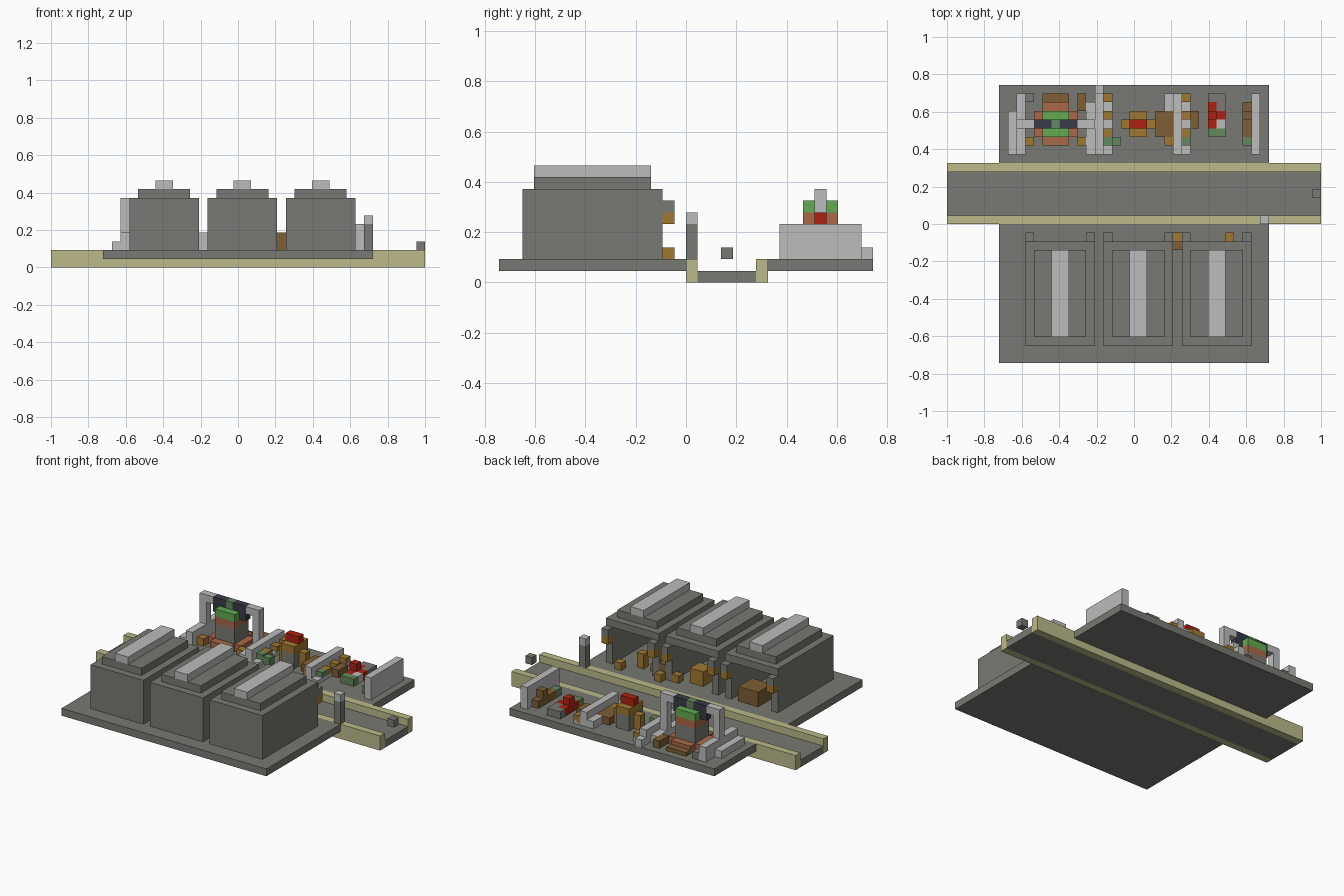
import bpy
from mathutils import Vector

cube = bpy.data.objects.get("Cube")
if cube:
    bpy.data.objects.remove(cube, do_unlink=True)

UNIT = 2 / 43                      # size of one building block
ORIGIN = Vector((-21.5, -16, 0))   # grid corner, in blocks


def material(name, hexa):
    """Flat colour from an sRGB hex string."""
    rgb = [int(hexa[i:i + 2], 16) / 255 for i in (0, 2, 4)]
    linear = [c / 12.92 if c < 0.04 else ((c + 0.055) / 1.055) ** 2.4 for c in rgb]
    mat = bpy.data.materials.new(name)
    mat.use_nodes = True
    mat.diffuse_color = (*linear, 1)
    mat.node_tree.nodes["Principled BSDF"].inputs["Base Color"].default_value = (*linear, 1)
    return mat


stone = material("stone grey", "797973")
light = material("light grey", "bcbcbc")
olive = material("olive", "bbba8a")
brown = material("brown", "7e5e35")
amber = material("amber", "a07832")
green = material("bright green", "63ab52")
sage = material("sage green", "64875f")
red = material("red", "ad2212")
salmon = material("salmon", "aa6849")
navy = material("navy", "383b48")


def box(name, mat, corner, size):
    """Box from its lowest corner and size, both in blocks."""
    lo = ORIGIN + Vector(corner)
    hi = lo + Vector(size)
    verts = [Vector((x, y, z)) * UNIT for x in (lo.x, hi.x)
             for y in (lo.y, hi.y) for z in (lo.z, hi.z)]
    faces = [(0, 1, 3, 2), (4, 6, 7, 5), (0, 4, 5, 1),
             (2, 3, 7, 6), (0, 2, 6, 4), (1, 5, 7, 3)]
    mesh = bpy.data.meshes.new(name)
    mesh.from_pydata(verts, [], faces)
    mesh.materials.append(mat)
    obj = bpy.data.objects.new(name, mesh)
    bpy.context.collection.objects.link(obj)
    return obj


def blocks(name, mat, *corners):
    """Several single blocks of one kind."""
    for corner in corners:
        box(name, mat, corner, (1, 1, 1))


# Sunken road, its kerbs and the two platforms
box("road", stone, (0, 17, 0), (43, 5, 1))
for y in (16, 22):
    box("kerb", olive, (0, y, 0), (43, 1, 2))
box("front_platform", stone, (6, 0, 1), (31, 16, 1))
box("back_platform", stone, (6, 23, 1), (31, 9, 1))
box("road_post", stone, (36, 16, 2), (1, 1, 3))
blocks("road_post_cap", light, (36, 16, 5))
blocks("road_end_block", stone, (42, 19, 2))

# Three sheds, open towards the road, with a lamp on each corner
for x in (9, 18, 27):
    box("shed_back_wall", stone, (x, 2, 2), (8, 1, 5))
    for side in (x, x + 7):
        box("shed_side_wall", stone, (side, 3, 2), (1, 11, 5))
        blocks("lamp_bracket", stone, (side, 14, 6))
        blocks("lamp", amber, (side, 14, 5))
    box("shed_roof", stone, (x, 2, 7), (8, 12, 1))
    box("shed_roof_step", stone, (x + 1, 3, 8), (6, 10, 1))
    box("shed_roof_ridge", light, (x + 3, 3, 9), (2, 10, 1))

# Goods in and around the sheds
box("long_crate", brown, (12, 11, 2), (3, 3, 2))
box("wide_crate", amber, (21, 11, 2), (2, 2, 2))
box("gap_crate", brown, (26, 13, 2), (1, 1, 2))
box("tall_crate", amber, (30, 12, 2), (1, 1, 2))
blocks("small_crate", amber, (26, 14, 2), (32, 14, 2), (28, 12, 2), (24, 13, 2))

# Low walls dividing the back yard
box("west_wall", light, (8, 24, 2), (1, 7, 2))
box("west_step", light, (7, 24, 2), (1, 5, 1))
box("middle_wall", light, (17, 24, 2), (1, 7, 2))
blocks("middle_wall_end", light, (17, 31, 2))
box("middle_step", light, (16, 24, 2), (1, 6, 1))
box("east_middle_wall", light, (26, 24, 2), (1, 7, 2))
box("east_middle_step", light, (25, 29, 2), (1, 2, 1))
box("east_wall", light, (35, 24, 2), (1, 7, 3))
blocks("west_chest", stone, (9, 30, 2))

# Banded tower on a stepped round base
box("tower_base_long", salmon, (10, 26, 2), (5, 3, 1))
for y in (25, 29):
    box("tower_base_side", salmon, (11, y, 2), (3, 1, 1))
box("tower_bench", brown, (11, 30, 2), (3, 1, 0.5))
box("tower_shaft", stone, (11, 26, 3), (3, 3, 2))
box("tower_band", salmon, (11, 26, 5), (3, 3, 1))
box("tower_top", green, (11, 26, 6), (3, 3, 1))

# Gantry over the tower
for x, arm in ((8, 9), (16, 15)):
    box("gantry_post", light, (x, 27, 4 if x == 8 else 3), (1, 1, 4 if x == 8 else 5))
    blocks("gantry_arm", light, (arm, 27, 7))
for x in (10, 13):
    box("gantry_beam", navy, (x, 27, 7), (2, 1, 1))
blocks("gantry_centre", sage, (12, 27, 7))
blocks("gantry_hanger", navy, (10, 27, 6), (14, 27, 6))

# Stalls along the two middle walls
for x in (18, 27):
    box("stall_shelf", light, (x, 24, 2), (1, 7, 0.5))
    blocks("stall_goods", amber, (x, 30, 2.2), (x, 28, 2.2), (x, 26, 2.2))
    blocks("stall_plant", sage, (x, 25, 2.2))
box("corner_crate", brown, (15, 29, 2), (1, 2, 1))
blocks("yard_plant", sage, (19, 25, 2))
blocks("yard_crate", amber, (9, 25, 2), (15, 25, 2), (25, 25, 2))

# Central kiln with a red top
box("kiln_base", amber, (20, 27, 2), (4, 1, 2))
box("kiln_body", stone, (21, 26, 2), (2, 3, 2))
box("kiln_rim", amber, (21, 26, 4), (2, 3, 1))
box("kiln_fire", red, (21, 27, 5), (2, 1, 1))
box("kiln_bench", brown, (24, 26, 2), (2, 3, 1))
box("stall_bench", brown, (28, 27, 2), (1, 2, 1))

# Red stand, plants and the bench at the east end
box("red_stand", red, (30, 27, 2), (1, 3, 1))
blocks("red_stand_arm", red, (31, 28, 2), (30, 28, 3))
blocks("stand_pot", light, (31, 27, 2))
blocks("stand_plant", sage, (31, 26, 2), (30, 26, 2))
blocks("stand_chest", stone, (30, 30, 2), (31, 30, 2), (31, 29, 2))
box("east_bench", brown, (34, 26, 2), (1, 4, 1))
blocks("east_bench_back", brown, (34, 28, 3))
blocks("east_plant", sage, (34, 25, 2))
